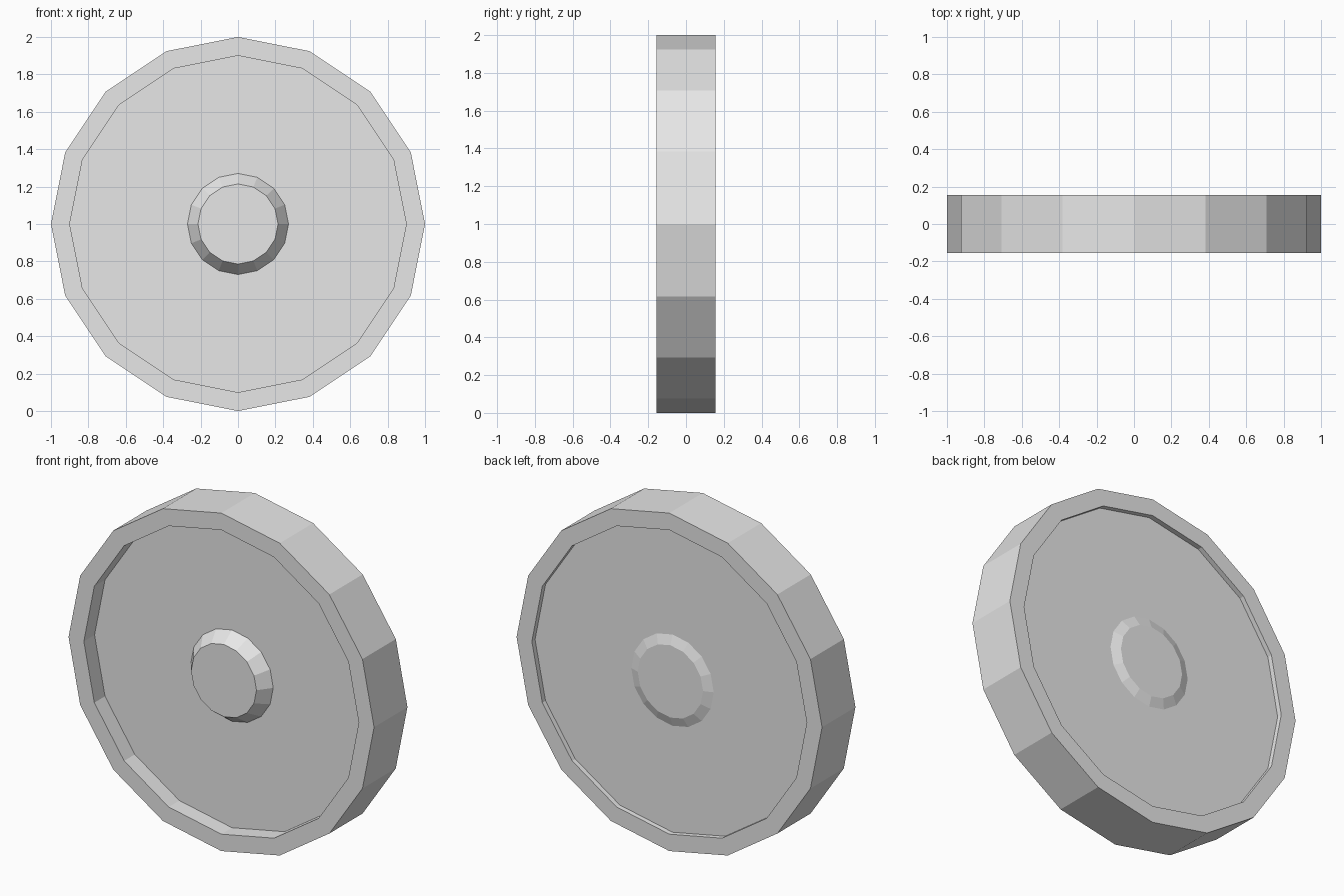
import bpy, bmesh, math

cube = bpy.data.objects.get("Cube")
if cube:
    bpy.data.objects.remove(cube, do_unlink=True)

SIDES = 16
RADIUS, INNER = 1.0, 0.9            # rim outer and inner radius
HALF = 0.156                        # half the wheel width
FRONT, BACK = -HALF + 0.10, HALF - 0.03   # recessed disc faces
HUB, CAP = 0.27, 0.214              # hub base and cap radius

grey = bpy.data.materials.new("light_grey")
grey.use_nodes = True
colour = (0.8, 0.8, 0.8, 1.0)
grey.diffuse_color = colour
grey.node_tree.nodes["Principled BSDF"].inputs["Base Color"].default_value = colour


def lathe(name, profile, cap_start=False, cap_end=False):
    """Turn (radius, y) points, listed from front to back, round the axle."""
    bm = bmesh.new()
    rings = []
    for r, y in profile:
        angles = [2 * math.pi * i / SIDES for i in range(SIDES)]
        rings.append([bm.verts.new((r * math.sin(a), y, 1 + r * math.cos(a)))
                      for a in angles])
    for a, b in zip(rings, rings[1:]):
        for i in range(SIDES):
            j = (i + 1) % SIDES
            bm.faces.new((a[i], a[j], b[j], b[i]))
    if cap_start:
        bm.faces.new(rings[0][::-1])
    if cap_end:
        bm.faces.new(rings[-1])
    mesh = bpy.data.meshes.new(name)
    bm.to_mesh(mesh)
    bm.free()
    mesh.materials.append(grey)
    obj = bpy.data.objects.new(name, mesh)
    bpy.context.collection.objects.link(obj)
    return obj


# Faceted rim with the inner walls of both recesses
lathe("rim", [(INNER, FRONT), (INNER, -HALF), (RADIUS, -HALF),
              (RADIUS, HALF), (INNER, HALF), (INNER, BACK)])

# Flat discs on each side
lathe("front_disc", [(HUB, FRONT), (INNER, FRONT)])
lathe("back_disc", [(INNER, BACK), (HUB, BACK)])

# Tapered hub in front, shallow one behind
lathe("front_hub", [(CAP, FRONT - 0.077), (HUB, FRONT)], cap_start=True)
lathe("back_hub", [(HUB, BACK), (CAP, BACK + 0.02)], cap_end=True)
